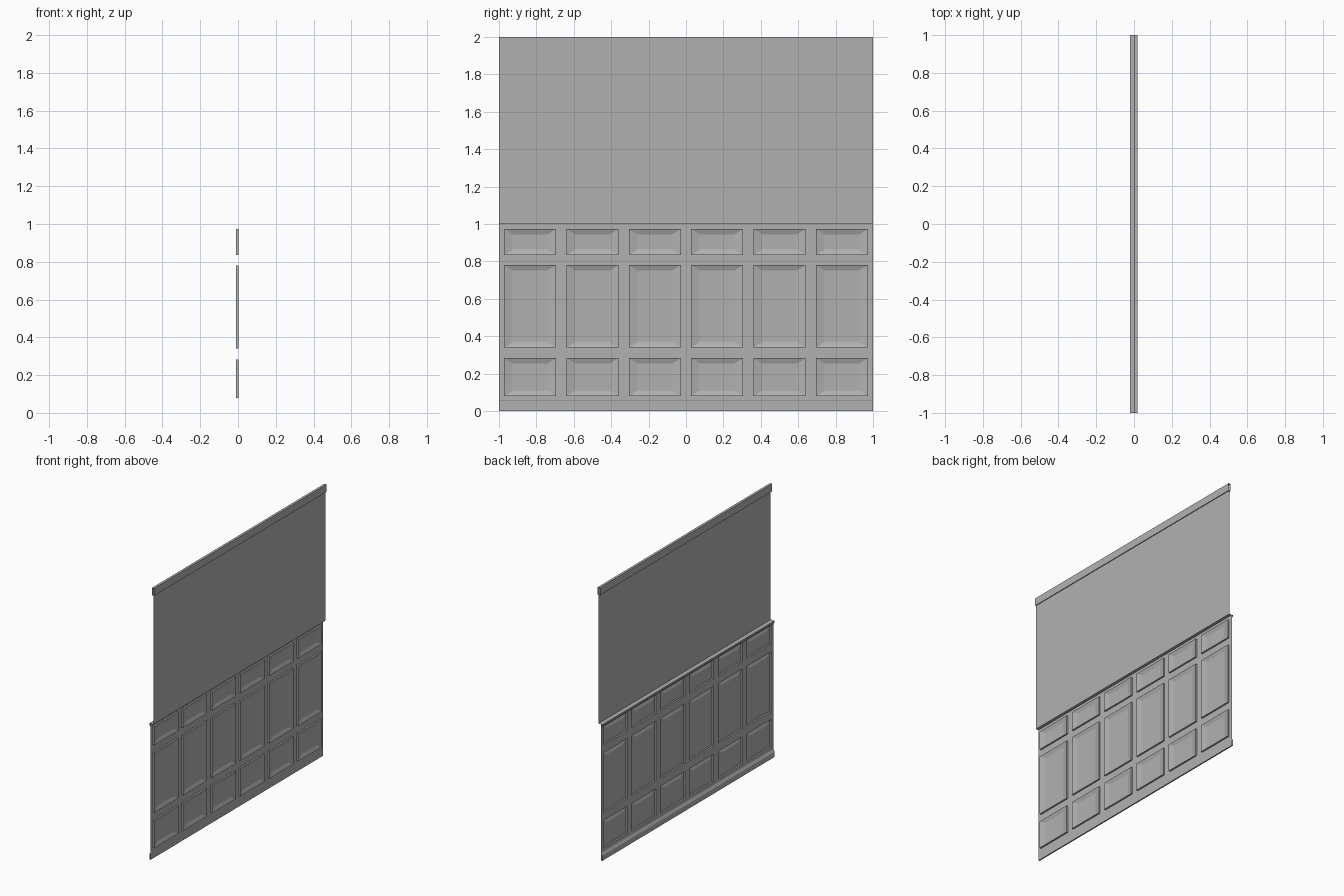
import bpy, bmesh

if "Cube" in bpy.data.objects:
    bpy.data.objects.remove(bpy.data.objects["Cube"])

WALL, FRAME, GROOVE, FIELD, TRIM = 0.012, -0.010, 0.002, -0.008, -0.020

grey = bpy.data.materials.new("grey")
grey.diffuse_color = (0.44, 0.44, 0.44, 1)
grey.use_nodes = True
grey.node_tree.nodes["Principled BSDF"].inputs["Base Color"].default_value = grey.diffuse_color


def finish(bm, name):
    bmesh.ops.remove_doubles(bm, verts=bm.verts, dist=1e-5)
    bmesh.ops.recalc_face_normals(bm, faces=bm.faces)
    # visible side of an open sheet faces -x
    if sum(f.normal.x * f.calc_area() for f in bm.faces) > 1e-3:
        bmesh.ops.reverse_faces(bm, faces=bm.faces)
    mesh = bpy.data.meshes.new(name)
    bm.to_mesh(mesh)
    bm.free()
    mesh.materials.append(grey)
    bpy.context.collection.objects.link(bpy.data.objects.new(name, mesh))


def strip(name, profile):
    """Open-ended sheet swept along y from an (x, z) profile."""
    bm = bmesh.new()
    rows = [[bm.verts.new((x, y, z)) for y in (-1, 1)] for x, z in profile]
    for a, b in zip(rows, rows[1:]):
        bm.faces.new((a[0], a[1], b[1], b[0]))
    finish(bm, name)


def ring(bm, x, y0, y1, z0, z1):
    return [bm.verts.new((x, y, z)) for y, z in
            ((y0, z0), (y1, z0), (y1, z1), (y0, z1))]


# Upper wall and moldings: thin open-ended sheets
strip("upper_wall", [(WALL, 1.0), (WALL, 1.945)])
strip("crown_molding", [(0.018, 1.945), (0.0, 1.945), (0.0, 2.0),
                        (0.018, 2.0), (0.018, 1.945)])
strip("chair_rail", [(WALL, 1.0), (TRIM, 1.0), (TRIM, 0.988),
                     (-0.014, 0.98), (FRAME, 0.98)])
strip("baseboard", [(FRAME, 0.055), (-0.013, 0.05), (TRIM, 0.038),
                    (TRIM, 0.0), (FRAME, 0.0)])

# Paneled wainscot: flat frame with grooved, raised panels
columns = [(-5 / 6 + i / 3 - 0.139, -5 / 6 + i / 3 + 0.139) for i in range(6)]
rows = [(0.08, 0.283), (0.34, 0.78), (0.835, 0.973)]
ys = [-1] + [v for c in columns for v in c] + [1]
zs = [0.0] + [v for r in rows for v in r] + [1.0]
BY, BZ = 0.045, 0.028

bm = bmesh.new()
for i, (y0, y1) in enumerate(zip(ys, ys[1:])):
    for j, (z0, z1) in enumerate(zip(zs, zs[1:])):
        outer = ring(bm, FRAME, y0, y1, z0, z1)
        if i % 2 == 0 or j % 2 == 0:
            bm.faces.new(outer)
            continue
        groove = ring(bm, GROOVE, y0, y1, z0, z1)
        field = ring(bm, FIELD, y0 + BY, y1 - BY, z0 + BZ, z1 - BZ)
        for a, b in ((outer, groove), (groove, field)):
            for k in range(4):
                n = (k + 1) % 4
                bm.faces.new((a[k], a[n], b[n], b[k]))
        bm.faces.new(field)
finish(bm, "wainscot_panels")
